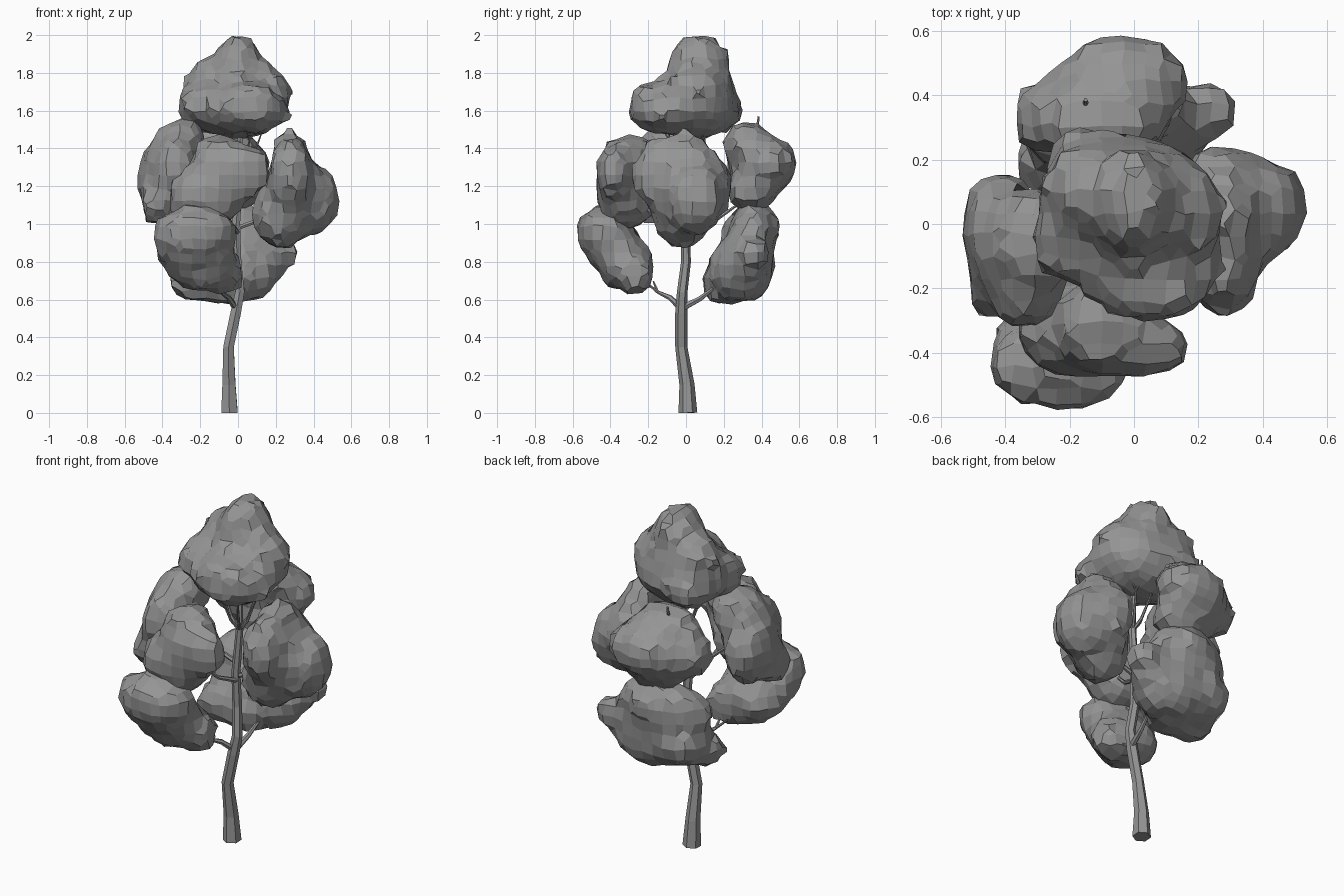
import bpy
import math
import random
from mathutils import Vector

random.seed(4)
if "Cube" in bpy.data.objects:
    bpy.data.objects.remove(bpy.data.objects["Cube"], do_unlink=True)

# One plain grey covers the whole tree
grey = bpy.data.materials.new("plain grey")
grey.use_nodes = True
GREY_COLOUR = (0.3, 0.3, 0.3, 1)
grey.diffuse_color = GREY_COLOUR
grey.node_tree.nodes["Principled BSDF"].inputs["Base Color"].default_value = GREY_COLOUR


def activate(obj):
    bpy.ops.object.select_all(action="DESELECT")
    obj.select_set(True)
    bpy.context.view_layer.objects.active = obj


def finish(obj, name):
    obj.name = name
    obj.data.name = name
    obj.data.materials.clear()
    obj.data.materials.append(grey)
    activate(obj)
    bpy.ops.object.shade_flat()


def foliage(name, lobes):
    """Fuse ellipsoid lobes (centre, radii) into one faceted leaf clump."""
    parts = []
    for x, y, z, rx, ry, rz in lobes:
        bpy.ops.mesh.primitive_ico_sphere_add(subdivisions=3, radius=1, location=(x, y, z))
        part = bpy.context.object
        part.scale = (rx, ry, rz)
        parts.append(part)
    bpy.ops.object.select_all(action="DESELECT")
    for part in parts:
        part.select_set(True)
    bpy.context.view_layer.objects.active = parts[0]
    bpy.ops.object.join()
    clump = bpy.context.object
    bpy.ops.object.transform_apply(location=True, rotation=True, scale=True)

    remesh = clump.modifiers.new("fuse lobes", "REMESH")
    remesh.mode = "VOXEL"
    remesh.voxel_size = .068
    bpy.ops.object.modifier_apply(modifier=remesh.name)
    smooth = clump.modifiers.new("soften", "SMOOTH")
    smooth.factor = .3
    smooth.iterations = 1
    bpy.ops.object.modifier_apply(modifier=smooth.name)

    # Uneven facets, as on a hand-cut clump
    for vert in clump.data.vertices:
        jitter = Vector([random.uniform(-1, 1) for axis in range(3)])
        vert.co += jitter * .008 + vert.normal * .008
    finish(clump, name)


def limb(name, points):
    """Tapered tube through points given as (x, y, z, radius)."""
    curve = bpy.data.curves.new(name, "CURVE")
    curve.dimensions = "3D"
    curve.bevel_depth = 1
    curve.bevel_resolution = 1
    curve.use_fill_caps = True
    spline = curve.splines.new("POLY")
    spline.points.add(len(points) - 1)
    for point, (x, y, z, radius) in zip(spline.points, points):
        point.co = (x, y, z, 1)
        point.radius = radius
    obj = bpy.data.objects.new(name, curve)
    bpy.context.collection.objects.link(obj)
    activate(obj)
    bpy.ops.object.convert(target="MESH")
    finish(bpy.context.object, name)


def branch(name, start, end, radius=.016, sag=.03):
    """Slightly bent branch ending in a small fork of twigs."""
    start, end = Vector(start), Vector(end)
    middle = start.lerp(end, .5) - Vector((0, 0, sag))
    limb(name, [(*start, radius), (*middle, radius * .8), (*end, radius * .5)])
    along = (end - start).normalized()
    side = along.cross(Vector((0, 0, 1))).normalized()
    for index, sign in enumerate((-1, 1)):
        tip = end + (along + side * sign * .7 + Vector((0, 0, .4))) * .06
        limb(f"{name}_twig_{index + 1}", [(*end, radius * .5), (*tip, radius * .25)])


# Trunk
limb("trunk", [(-.045, .01, 0, .05), (-.048, .005, .15, .04), (-.05, -.025, .35, .032),
               (-.012, -.025, .53, .032), (.01, -.02, .64, .028), (-.005, 0, .8, .026),
               (-.01, -.005, 1, .024), (.01, 0, 1.25, .02), (.01, .01, 1.55, .013)])

# Branches
branch("front_low_branch", (-.01, -.02, .55), (-.09, -.15, .64), .018, -.015)
branch("back_low_branch", (0, -.01, .56), (.03, .16, .67), .018, .01)
branch("back_branch", (0, 0, .97), (-.03, .27, 1.1), .014)
branch("front_branch", (0, 0, .95), (-.08, -.25, 1.12), .014)
branch("left_branch", (0, 0, .98), (.22, 0, 1.12), .014)
branch("right_branch", (0, 0, 1.05), (-.3, -.03, 1.25), .014)
for number in range(6):
    angle = math.tau * number / 6
    reach = Vector((math.cos(angle), math.sin(angle), 0)) * .1
    branch(f"upper_branch_{number + 1}", (.01, 0, 1.25), Vector((.01, 0, 1.44)) + reach, .01)
limb("back_twig", [(-.15, .33, 1.45, .01), (-.15, .38, 1.53, .008), (-.15, .385, 1.57, .006)])

# Leaf clumps
foliage("crown_foliage", [
    (0, .06, 1.64, .25, .21, .19),
    (0, .07, 1.87, .115, .165, .13),
    (.05, -.2, 1.62, .19, .1, .13),
    (.05, -.1, 1.58, .24, .16, .1),
    (-.2, -.02, 1.63, .12, .17, .12),
    (-.15, .12, 1.76, .13, .13, .11),
    (-.14, .18, 1.6, .14, .12, .12),
    (.17, .04, 1.69, .11, .15, .14)])
foliage("front_upper_foliage", [
    (-.1, -.31, 1.36, .14, .15, .11),
    (-.17, -.32, 1.14, .2, .16, .17),
    (-.06, -.36, 1.24, .14, .12, .14),
    (.06, -.39, 1.28, .11, .09, .14)])
foliage("front_lower_foliage", [
    (-.23, -.43, .95, .23, .15, .15),
    (-.33, -.4, .9, .13, .11, .13),
    (-.2, -.32, .79, .2, .15, .14),
    (-.09, -.27, .74, .13, .1, .13)])
foliage("right_foliage", [
    (-.3, -.05, 1.43, .13, .16, .14),
    (-.41, -.01, 1.24, .125, .17, .2),
    (-.34, -.14, 1.3, .13, .19, .18),
    (-.42, -.18, 1.11, .1, .12, .12)])
foliage("left_foliage", [
    (.28, -.13, 1.26, .11, .16, .2),
    (.4, .05, 1.13, .135, .15, .19),
    (.26, .12, 1.2, .11, .13, .18),
    (.22, -.02, 1.05, .15, .15, .18),
    (.27, -.01, 1.39, .09, .15, .11)])
foliage("back_upper_foliage", [
    (-.04, .43, 1.32, .21, .16, .14),
    (-.1, .32, 1.42, .2, .12, .13),
    (-.27, .33, 1.3, .1, .12, .14),
    (-.05, .35, 1.17, .2, .13, .1)])
foliage("back_lower_foliage", [
    (0, .29, .76, .22, .17, .18),
    (.22, .35, .84, .11, .09, .1),
    (-.18, .31, .78, .17, .16, .15),
    (-.06, .36, .98, .22, .13, .14),
    (-.23, .29, .93, .12, .11, .14),
    (-.24, .18, .69, .13, .1, .1),
    (-.08, .18, .67, .15, .1, .1)])
